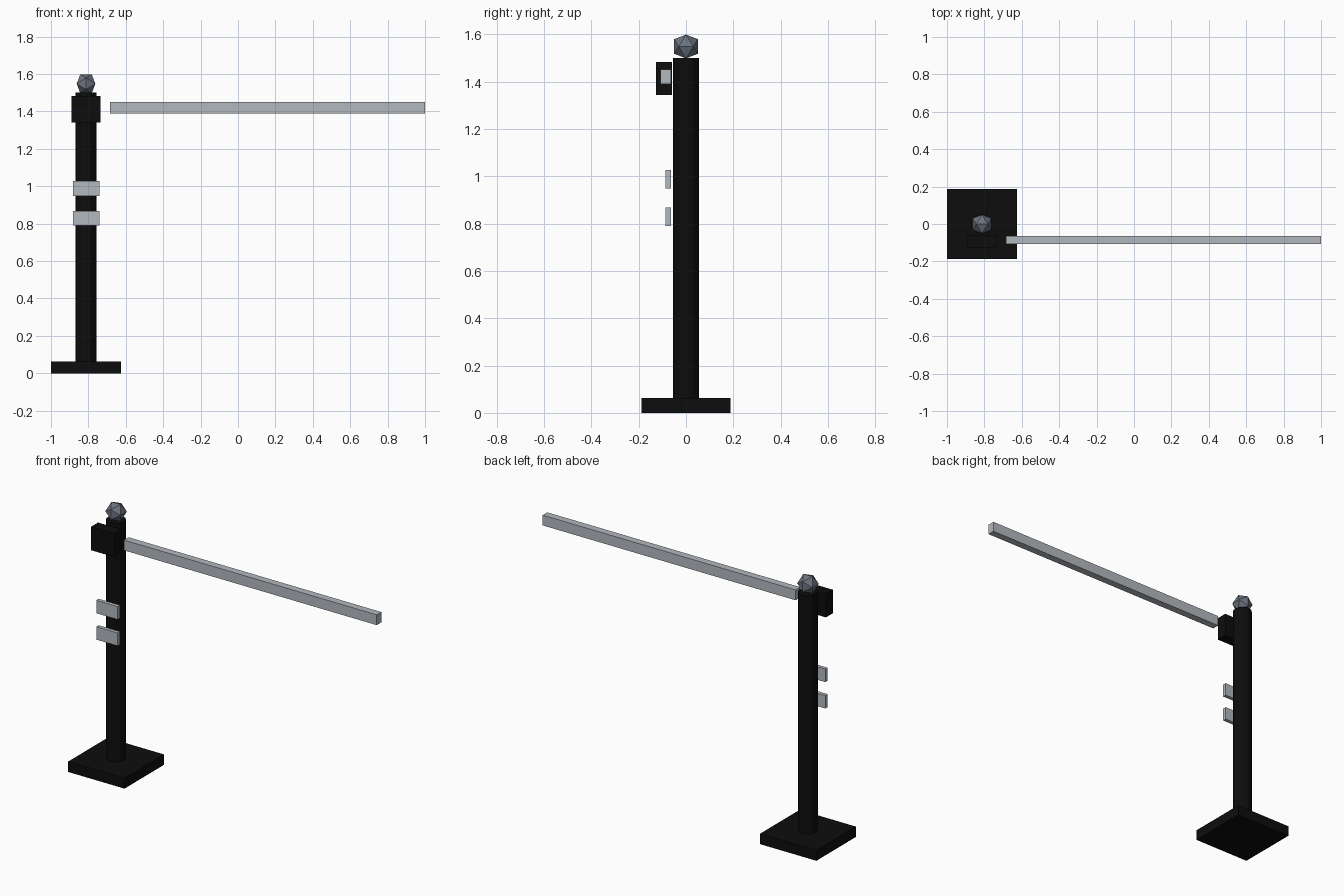
import bpy, bmesh, math
from mathutils import Vector

if "Cube" in bpy.data.objects:
    bpy.data.objects.remove(bpy.data.objects["Cube"])


def material(name, rgb):
    m = bpy.data.materials.new(name)
    m.diffuse_color = (*rgb, 1)
    m.use_nodes = True
    m.node_tree.nodes["Principled BSDF"].inputs["Base Color"].default_value = m.diffuse_color
    return m


BLACK = material("black paint", (0.004, 0.004, 0.004))
GREY = material("light grey metal", (0.45, 0.48, 0.52))
SLATE = material("slate grey", (0.15, 0.17, 0.21))
PX = -0.8125  # post axis


def finish(name, bm, mat):
    bmesh.ops.recalc_face_normals(bm, faces=bm.faces)
    me = bpy.data.meshes.new(name)
    bm.to_mesh(me)
    bm.free()
    me.materials.append(mat)
    ob = bpy.data.objects.new(name, me)
    bpy.context.collection.objects.link(ob)
    return ob


def box(name, x, y, z, mat):
    """Box from (min, max) pairs on each axis."""
    bm = bmesh.new()
    bmesh.ops.create_cube(bm, size=1)
    for v in bm.verts:
        v.co = Vector([(a + b) / 2 + c * (b - a) for (a, b), c in zip((x, y, z), v.co)])
    return finish(name, bm, mat)


# Base slab
box("base", (-1, -0.625), (-0.1875, 0.1875), (0, 0.063), BLACK)

# Round post
bm = bmesh.new()
bmesh.ops.create_cone(bm, cap_ends=True, segments=12, radius1=0.055, radius2=0.055, depth=1.437)
bmesh.ops.translate(bm, verts=bm.verts, vec=(PX, 0, 0.063 + 1.437 / 2))
finish("post", bm, BLACK)

# Pivot housing and swinging arm on the front of the post
box("arm_housing", (PX - 0.078, PX + 0.078), (-0.127, -0.06), (1.342, 1.483), BLACK)
box("arm", (-0.685, 1), (-0.108, -0.064), (1.389, 1.451), GREY)

# Two small plates on the front of the post
for name, z in (("upper_plate", 0.988), ("lower_plate", 0.829)):
    box(name, (PX - 0.071, PX + 0.071), (-0.087, -0.064), (z - 0.039, z + 0.039), GREY)

# Faceted ball on top: icosahedron with a level edge uppermost
bm = bmesh.new()
t = (1 + math.sqrt(5)) / 2
s = 0.05 / t
for a in (-1, 1):
    for b in (-t, t):
        for p in ((a, 0, b), (0, b, a), (b, a, 0)):
            bm.verts.new(Vector(p) * s + Vector((PX, 0, 1.548)))
bmesh.ops.convex_hull(bm, input=bm.verts)
finish("finial_ball", bm, SLATE)
